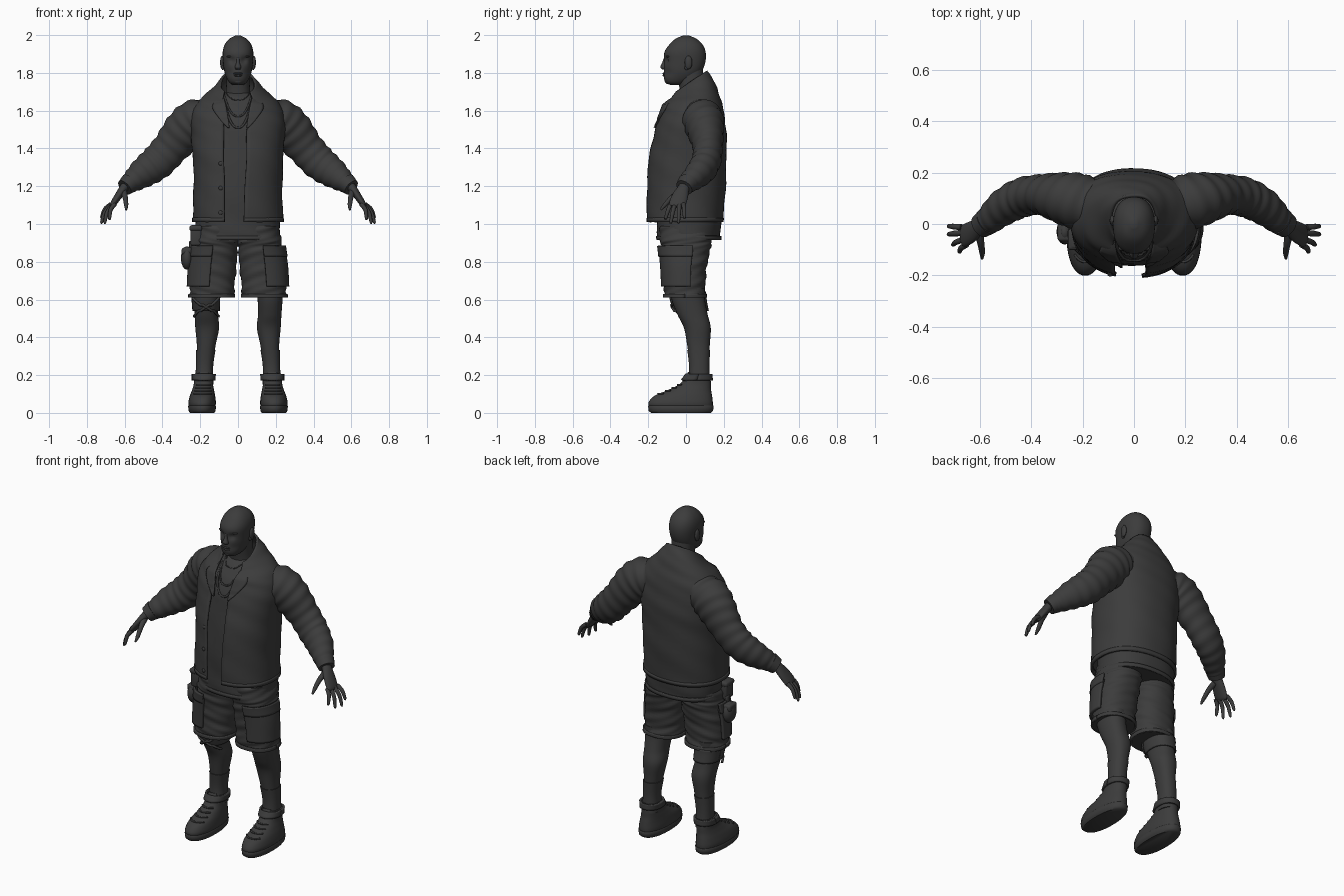
import bpy, bmesh, math
from mathutils import Vector

if "Cube" in bpy.data.objects:
    bpy.data.objects.remove(bpy.data.objects["Cube"])

mat = bpy.data.materials.new("charcoal")
mat.use_nodes = True
COL = (0.045, 0.045, 0.045, 1)
mat.diffuse_color = COL
bsdf = mat.node_tree.nodes["Principled BSDF"]
bsdf.inputs["Base Color"].default_value = COL
bsdf.inputs["Roughness"].default_value = 0.8
P = 0.88  # cross-section squareness


def finish(name, bm, thick=0):
    bmesh.ops.recalc_face_normals(bm, faces=bm.faces[:])
    me = bpy.data.meshes.new(name)
    bm.to_mesh(me)
    bm.free()
    me.materials.append(mat)
    o = bpy.data.objects.new(name, me)
    bpy.context.collection.objects.link(o)
    bpy.ops.object.select_all(action='DESELECT')
    bpy.context.view_layer.objects.active = o
    o.select_set(True)
    bpy.ops.object.shade_smooth_by_angle(angle=math.radians(50))
    if thick:
        m = o.modifiers.new("thickness", 'SOLIDIFY')
        m.thickness, m.offset = thick, 0
    return o


def spline(rows, k=5):
    """Smoothly resample rows of numbers."""
    out, n = [], len(rows)
    for i in range(n - 1):
        quad = zip(rows[max(i - 1, 0)], rows[i], rows[i + 1], rows[min(i + 2, n - 1)])
        quad = list(quad)
        for j in range(k):
            t = j / k
            out.append([.5 * (2*b + (c-a)*t + (2*a-5*b+4*c-d)*t*t + (3*b-a-3*c+d)*t**3)
                        for a, b, c, d in quad])
    return out + [list(rows[-1])]


def grid_mesh(name, grid, closed, cap, thick=0, deform=None):
    bm = bmesh.new()
    vs = [[bm.verts.new(deform(p) if deform else p) for p in row] for row in grid]
    n = len(vs[0])
    for a, b in zip(vs, vs[1:]):
        for j in range(n if closed else n - 1):
            k = (j + 1) % n
            bm.faces.new((a[j], a[k], b[k], b[j]))
    if cap:
        bm.faces.new(vs[0])
        bm.faces.new(vs[-1])
    return finish(name, bm, thick)


def ring_point(r, a, grow=0):
    """Point on a level ring: x, y, z, x radius, y radius, optional tilt."""
    c, s = math.cos(a), math.sin(a)
    dx = math.copysign(abs(c) ** P, c) * (r[3] + grow)
    dy = math.copysign(abs(s) ** P, s) * (r[4] + grow)
    return Vector((r[0] + dx, r[1] + dy, r[2] + (r[5] * dy if len(r) > 5 else 0)))


def loft(name, rings, s=1, arc=None, grow=0, thick=0, n=32, wrinkle=0, deform=None):
    grid = []
    for i, r in enumerate(rings):
        a0, a1 = arc(r) if callable(arc) else arc or (0, 2 * math.pi)
        m = n if arc else n - 1
        row = []
        for j in range(n):
            a = a0 + (a1 - a0) * j / (n - 1 if arc else n)
            w = wrinkle * math.sin(i * 1.1 + 3 * a) * math.sin(2 * a + i * .3)
            p = ring_point(r, a, grow + w)
            row.append(Vector((p.x * s, p.y, p.z)))
        grid.append(row)
    return grid_mesh(name, grid, not arc, not arc, thick, deform)


def tube(name, rows, s=1, n=20, wrinkle=0):
    """Limb along a path: x, y, z, thickness radius, depth radius."""
    c = [Vector(r[:3]) for r in rows]
    grid = []
    for i, r in enumerate(rows):
        t = (c[min(i + 1, len(c) - 1)] - c[max(i - 1, 0)]).normalized()
        v = (Vector((0, 1, 0)) - t * t.y).normalized()
        u = v.cross(t)
        row = []
        for j in range(n):
            a = 2 * math.pi * j / n
            w = 1 + wrinkle * math.sin(i * 1.25 + 1.5 * math.sin(a))
            p = c[i] + u * math.cos(a) * r[3] * w + v * math.sin(a) * r[4] * w
            row.append(Vector((p.x * s, p.y, p.z)))
        grid.append(row)
    return grid_mesh(name, grid, True, True)


def blob(name, loc, size):
    bm = bmesh.new()
    bmesh.ops.create_uvsphere(bm, u_segments=20, v_segments=12, radius=1)
    for v in bm.verts:
        v.co = Vector(a * b for a, b in zip(v.co, size)) + Vector(loc)
    return finish(name, bm)


def box(name, loc, size, bevel=.012):
    bm = bmesh.new()
    bmesh.ops.create_cube(bm, size=1)
    for v in bm.verts:
        v.co = Vector(a * b for a, b in zip(v.co, size)) + Vector(loc)
    bmesh.ops.bevel(bm, geom=bm.edges[:], offset=bevel, segments=3, profile=.5, affect='EDGES')
    return finish(name, bm)


def wire(name, pts, radius):
    return tube(name, [(*p, radius, radius) for p in pts], n=8)


def cut(rings, z0, z1):
    return [r for r in rings if z0 <= r[2] <= z1]


def front(rings, x, z):
    """Depth of the front surface at x, z."""
    rs = sorted((r[2] - (r[5] * r[4] if len(r) > 5 else 0), r) for r in rings)
    r = min(rs, key=lambda q: abs(q[0] - z))[1]
    q = min(abs((x - r[0]) / r[3]), 1) ** (1 / P)
    return r[1] - r[4] * math.sqrt(1 - q * q) ** P


# Head, with dented eye sockets and cheeks
def face(p):
    for x, z, d, w in ((.032, 1.866, .013, .016), (.05, 1.80, .006, .022)):
        if p.y < -.02:
            p.y += d * math.exp(-((abs(p.x) - x) ** 2 + (p.z - z) ** 2) / w ** 2)
    return p


loft("head", spline([(0, -.045, 1.737, .028, .04), (0, -.05, 1.748, .045, .056),
     (0, -.033, 1.772, .06, .084), (0, -.016, 1.81, .073, .101), (0, -.006, 1.86, .079, .109),
     (0, -.005, 1.91, .081, .109), (0, 0, 1.95, .07, .088), (0, 0, 1.98, .046, .056),
     (0, 0, 1.998, .012, .015)]), n=64, deform=face)
loft("neck", spline([(0, .05, 1.6, .08, .075), (0, .035, 1.7, .064, .066), (0, .018, 1.82, .061, .072)]))
loft("nose", spline([(0, -.108, 1.882, .007, .008), (0, -.112, 1.855, .009, .014),
     (0, -.117, 1.83, .017, .019), (0, -.112, 1.818, .012, .012)]), n=16)
for z, h in ((1.797, .006), (1.787, .007)):
    blob("lip", (0, -.112, z), (.024, .012, h))
blob("chin", (0, -.095, 1.757), (.026, .018, .016))
for s in (1, -1):
    blob("ear", (s * .084, .013, 1.855), (.011, .02, .036))
    blob("ear_lobe", (s * .08, .003, 1.828), (.008, .011, .013))
    blob("brow", (s * .034, -.094, 1.887), (.027, .012, .007))
    blob("eye", (s * .032, -.084, 1.866), (.014, .012, .008))

# Undershirt with hem below the jacket
shirt = spline([(0, .015, .915, .216, .165), (0, .015, 1.0, .224, .17), (0, .01, 1.2, .212, .172),
                (0, .02, 1.45, .22, .168), (0, .03, 1.58, .205, .148), (0, .04, 1.66, .13, .105),
                (0, .04, 1.7, .06, .06)])
loft("shirt", shirt, n=48, wrinkle=.003)
loft("shirt_hem", cut(shirt, .91, .95), arc=(0, 2 * math.pi), grow=.003, thick=.008, n=48)

# Necklaces and neckline draped on the chest
for name, low, wide, rad in (("neckline", 1.655, .06, .003), ("chain", 1.57, .075, .005),
                             ("long_chain", 1.51, .08, .006)):
    pts = []
    for i in range(25):
        u = i / 12 - 1
        z = low + (1.69 - low) * abs(u) ** 2.4
        pts.append((wide * u, front(shirt, wide * u, z) - .003, z))
    wire(name, pts, rad)

# Open jacket; the last two numbers are the front edges, right and left
jacket = spline([(0, -.005, 1.01, .234, .195, 0, .07, .03), (0, 0, 1.18, .229, .203, 0, .07, .035),
                 (0, .008, 1.35, .233, .2, 0, .075, .045), (0, .022, 1.48, .243, .186, 0, .075, .045),
                 (0, .03, 1.58, .24, .165, .05, .075, .055), (0, .03, 1.65, .2, .145, .15, .08, .07),
                 (0, .025, 1.70, .135, .12, .4, .08, .075), (0, .018, 1.745, .088, .092, .7, .07, .065)])


def opening(r):
    def edge(x):
        return math.acos(min(.99, x / r[3]) ** (1 / P))
    return -edge(r[7]), math.pi + edge(r[6])


loft("jacket", jacket, arc=opening, thick=.012, n=72, wrinkle=.003)
loft("jacket_hem", cut(jacket, 1, 1.05), arc=opening, grow=.002, thick=.014, n=72)
for s in (1, -1):
    rows = spline([(1.51, .045, .055), (1.56, .052, .1), (1.62, .062, .135), (1.67, .075, .1)])
    lapel = []
    for z, a, b in rows:
        xs = [s * (a + (b - a) * j / 6) for j in range(7)]
        lapel.append([Vector((x, front(jacket, x, z) - .012, z)) for x in xs])
    grid_mesh("lapel", lapel, False, False, .008)
for z in (1.06, 1.19, 1.32):
    blob("snap_button", (-.092, front(jacket, -.092, z) - .007, z), (.011, .006, .011))

# Arms and hands
sleeve = spline([(.16, .075, 1.57, .09, .10), (.225, .09, 1.545, .115, .108), (.29, .105, 1.485, .112, .095),
                 (.36, .115, 1.4, .096, .078), (.43, .105, 1.325, .092, .076), (.5, .07, 1.272, .08, .07),
                 (.56, .02, 1.225, .058, .056), (.592, -.005, 1.2, .042, .045)], 8)
palm = spline([(.565, .012, 1.235, .026, .03), (.6, -.01, 1.195, .024, .03), (.632, -.03, 1.15, .02, .042),
               (.662, -.046, 1.105, .016, .044), (.67, -.05, 1.09, .009, .036)])
fingers = [((.672, -.012, 1.105), (.722, -.008, 1.035)), ((.67, -.035, 1.1), (.722, -.04, 1.01)),
           ((.662, -.06, 1.1), (.705, -.08, 1.01)), ((.652, -.08, 1.105), (.68, -.108, 1.03))]
for s in (1, -1):
    tube("sleeve", sleeve, s, 32, .035)
    tube("cuff", [(.572, .01, 1.218, .054, .054), (.6, -.01, 1.193, .045, .047)], s, 32)
    tube("hand", palm, s)
    for a, b in fingers:
        a, b = Vector(a), Vector(b)
        mid = (a + b) / 2 + Vector((.008, 0, .008))
        tube("finger", spline([(*a, .012, .012), (*mid, .011, .011), (*b, .008, .008),
                               (*(b + (b - a) * .06), .003, .003)]), s, 12)
    tube("thumb", spline([(.605, -.03, 1.17, .018, .018), (.597, -.075, 1.14, .014, .014),
                          (.592, -.112, 1.1, .011, .011), (.592, -.135, 1.075, .005, .005)]), s, 12)

# Legs, cargo shorts, socks and shoes
shorts = spline([(.1, .005, .99, .112, .145), (.112, 0, .92, .117, .138), (.118, 0, .87, .116, .13),
                 (.128, -.005, .78, .12, .116), (.136, -.007, .68, .118, .109), (.14, -.006, .61, .117, .11)], 8)
leg = spline([(.17, .01, .66, .07, .09), (.17, .012, .6, .066, .088), (.168, .035, .52, .062, .08),
              (.163, .06, .45, .063, .071), (.168, .066, .36, .05, .06), (.177, .07, .25, .042, .05),
              (.178, .07, .15, .045, .055)], 8)
shoe = spline([(.19, -.027, .03, .07, .168), (.19, -.028, .055, .073, .17), (.188, -.015, .09, .067, .153),
               (.185, .02, .122, .058, .113), (.183, .05, .155, .051, .082), (.181, .068, .205, .052, .06)], 6)
sole = [(.19, -.027, z, a, b) for z, a, b in ((0, .064, .158), (.01, .071, .17), (.035, .074, .174), (.04, .07, .17))]
front_out = (math.radians(-85), math.radians(12))
for s in (1, -1):
    loft("leg", leg, s)
    loft("sock", cut(leg, .15, .345), s, grow=.004)
    loft("shorts_leg", shorts, s, n=48, wrinkle=.005)
    loft("shorts_hem", cut(shorts, .6, .635), s, arc=(0, 2 * math.pi), grow=.002, thick=.01, n=48)
    loft("cargo_pocket", cut(shorts, .66, .86), s, front_out, .009, .016)
    loft("pocket_flap", cut(shorts, .82, .885), s, front_out, .016, .012)
    loft("shoe", shoe, s)
    loft("sole", sole, s, n=48)
    loft("ankle_strap", cut(shoe, .172, .205), s, (0, 2 * math.pi), .006, .012)
    tube("tongue", [(.184, -.01, .14, .03, .02), (.182, .012, .19, .032, .012), (.182, .018, .215, .026, .008)], s)
    for r in shoe[14:26:3]:
        pts = [ring_point(r, math.radians(-130 + 8 * i), .002) for i in range(11)]
        wire("lace", [(p.x * s, p.y, p.z) for p in pts], .005)

# Knee brace on the right leg
loft("knee_brace", cut(leg, .53, .62), -1, (0, 2 * math.pi), .006, .008)
for d in (1, -1):
    pts = []
    for i in range(13):
        r = min(leg, key=lambda q: abs(q[2] - (.56 + d * (i - 6) * .008)))
        p = ring_point(r, math.radians(-150 + 10 * i), .012)
        pts.append((-p.x, p.y, p.z))
    wire("brace_strap", pts, .007)

# Belt pouches on the right hip
box("belt_pouch", (-.222, -.06, .94), (.06, .075, .11))
box("belt_pouch_flap", (-.224, -.06, .978), (.068, .083, .03))
box("pouch_strap", (-.25, -.04, .885), (.018, .03, .05), .005)
blob("round_pouch", (-.27, -.03, .82), (.032, .05, .062))
box("round_pouch_lid", (-.27, -.03, .855), (.056, .075, .04))
